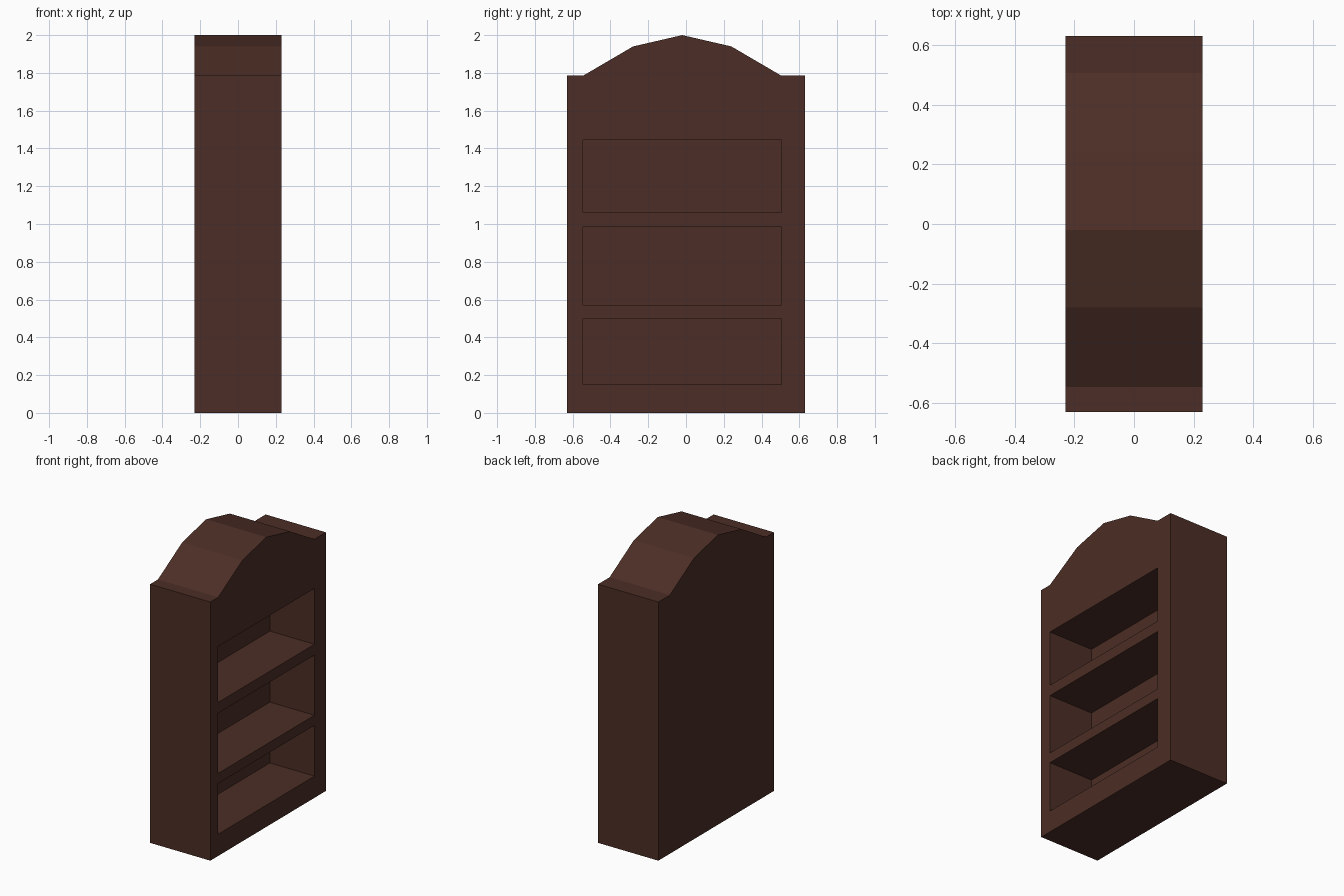
import bpy
import bmesh

if "Cube" in bpy.data.objects:
    bpy.data.objects.remove(bpy.data.objects["Cube"])

wood = bpy.data.materials.new("dark_brown_wood")
wood.diffuse_color = (0.072, 0.027, 0.019, 1)
wood.use_nodes = True
wood.node_tree.nodes["Principled BSDF"].inputs["Base Color"].default_value = wood.diffuse_color


def finish(name, bm):
    bmesh.ops.recalc_face_normals(bm, faces=bm.faces)
    mesh = bpy.data.meshes.new(name)
    bm.to_mesh(mesh)
    bm.free()
    mesh.materials.append(wood)
    ob = bpy.data.objects.new(name, mesh)
    bpy.context.collection.objects.link(ob)
    return ob


def prism(bm, profile, x0, x1):
    """Extrude a (y, z) profile from x0 to x1."""
    face = bm.faces.new([bm.verts.new((x0, y, z)) for y, z in profile])
    ext = bmesh.ops.extrude_face_region(bm, geom=[face], use_keep_orig=True)
    verts = [v for v in ext["geom"] if isinstance(v, bmesh.types.BMVert)]
    bmesh.ops.translate(bm, verts=verts, vec=(x1 - x0, 0, 0))


# Bookcase carcass with an arched crown
outline = [(-0.63, 0), (0.63, 0), (0.63, 1.785), (0.505, 1.785),
           (0.24, 1.94), (-0.02, 2.0), (-0.28, 1.94),
           (-0.545, 1.785), (-0.63, 1.785)]
bm = bmesh.new()
prism(bm, outline, -0.23, 0.23)
bookcase = finish("bookcase", bm)

# Three shelf openings, cut into the +x side
bm = bmesh.new()
for z0, z1 in ((0.15, 0.50), (0.57, 0.985), (1.06, 1.445)):
    prism(bm, [(-0.545, z0), (0.505, z0), (0.505, z1), (-0.545, z1)], -0.11, 0.4)
cutter = finish("shelf_opening_cutter", bm)
cutter.hide_render = True
cutter.display_type = 'WIRE'

cut = bookcase.modifiers.new("shelf_openings", 'BOOLEAN')
cut.operation = 'DIFFERENCE'
cut.solver = 'EXACT'
cut.object = cutter
